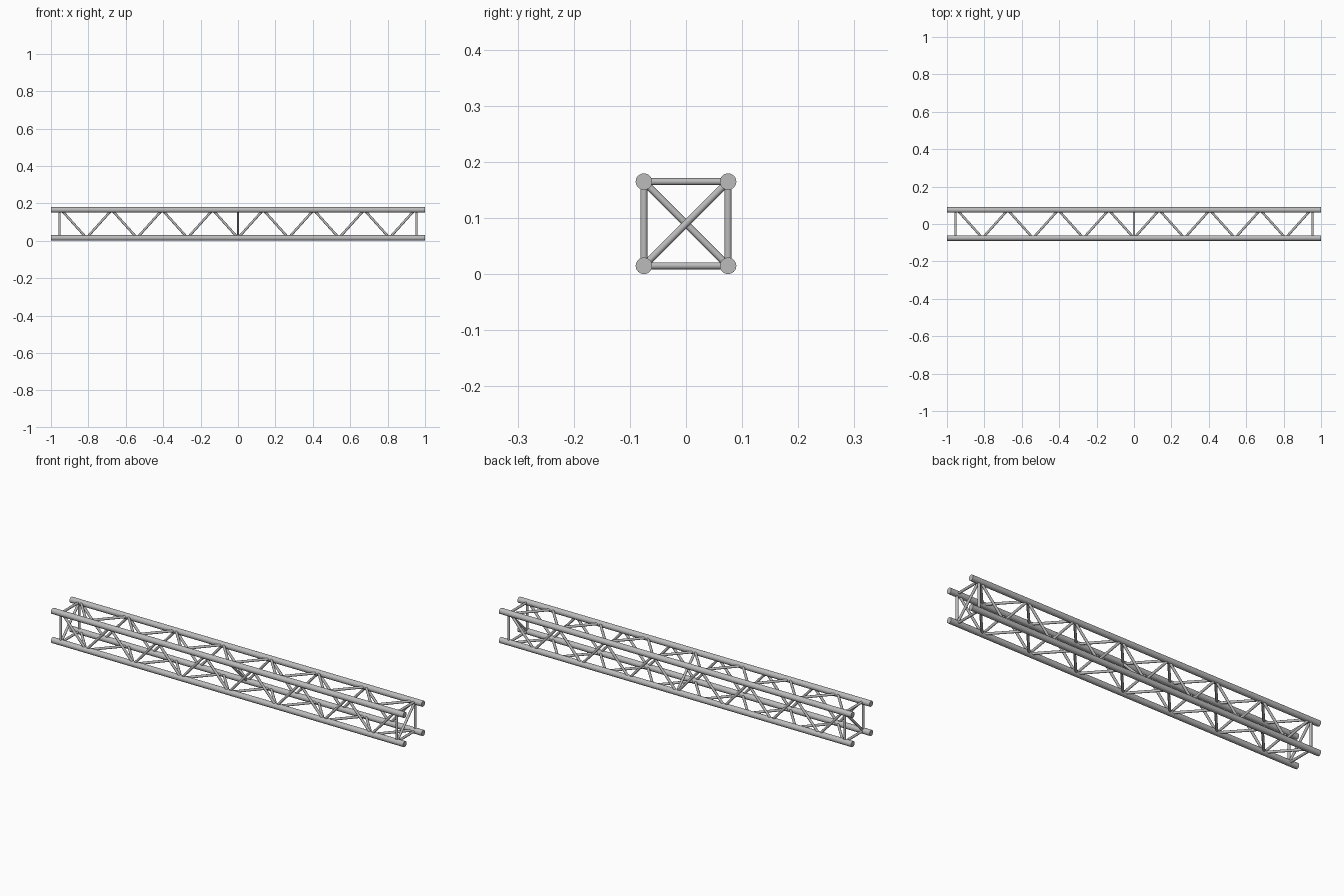
import bpy
from math import radians
from mathutils import Vector

if "Cube" in bpy.data.objects:
    bpy.data.objects.remove(bpy.data.objects["Cube"])

HALF = 0.075       # half spacing between chords
MID = 0.09         # height of the truss axis
CHORD_R = 0.0147
ROD_R = 0.0063
PITCH = 0.135      # spacing of lacing nodes along the truss
BAYS = 7           # lacing bays on each side of the middle
END = 0.954        # position of the end frames

metal = bpy.data.materials.new("light_grey_metal")
metal.use_nodes = True
grey = (0.5, 0.5, 0.5, 1)
metal.diffuse_color = grey
metal.node_tree.nodes["Principled BSDF"].inputs["Base Color"].default_value = grey


def tube(name, start, end, radius, sides=16):
    """Round bar between two points."""
    a, b = Vector(start), Vector(end)
    axis = b - a
    bpy.ops.mesh.primitive_cylinder_add(vertices=sides, radius=radius,
                                        depth=axis.length, location=(a + b) / 2)
    ob = bpy.context.object
    ob.name = name
    ob.rotation_euler = axis.to_track_quat('Z', 'Y').to_euler()
    ob.data.materials.append(metal)
    bpy.ops.object.shade_smooth_by_angle(angle=radians(40))
    return ob


def corner(x, y, z):
    """Point on a chord axis; y and z are -1 or 1."""
    return (x, y * HALF, MID + z * HALF)


# Four long chords
for y, back in ((-1, "front"), (1, "back")):
    for z, level in ((-1, "lower"), (1, "upper")):
        tube(f"{level}_{back}_chord", corner(-1, y, z), corner(1, y, z), CHORD_R, 32)

# Zigzag lacing on all four faces, meeting the lower or front chord in the middle
for i in range(-BAYS, BAYS):
    x0, x1 = i * PITCH, (i + 1) * PITCH
    s0 = 1 if i % 2 else -1
    for side, face in ((-1, "front"), (1, "back")):
        tube(f"{face}_lacing", corner(x0, side, s0), corner(x1, side, -s0), ROD_R)
    for side, face in ((-1, "bottom"), (1, "top")):
        tube(f"{face}_lacing", corner(x0, s0, side), corner(x1, -s0, side), ROD_R)

# Square end frames with one diagonal brace each
for x, end in ((-END, "right"), (END, "left")):
    for s in (-1, 1):
        tube(f"{end}_end_post", corner(x, s, -1), corner(x, s, 1), ROD_R)
        tube(f"{end}_end_crossbar", corner(x, -1, s), corner(x, 1, s), ROD_R)
    tube(f"{end}_end_brace", corner(x, -1, -1), corner(x, 1, 1), ROD_R)

# Opposite diagonal brace in the middle
tube("middle_brace", corner(0, -1, 1), corner(0, 1, -1), ROD_R)
